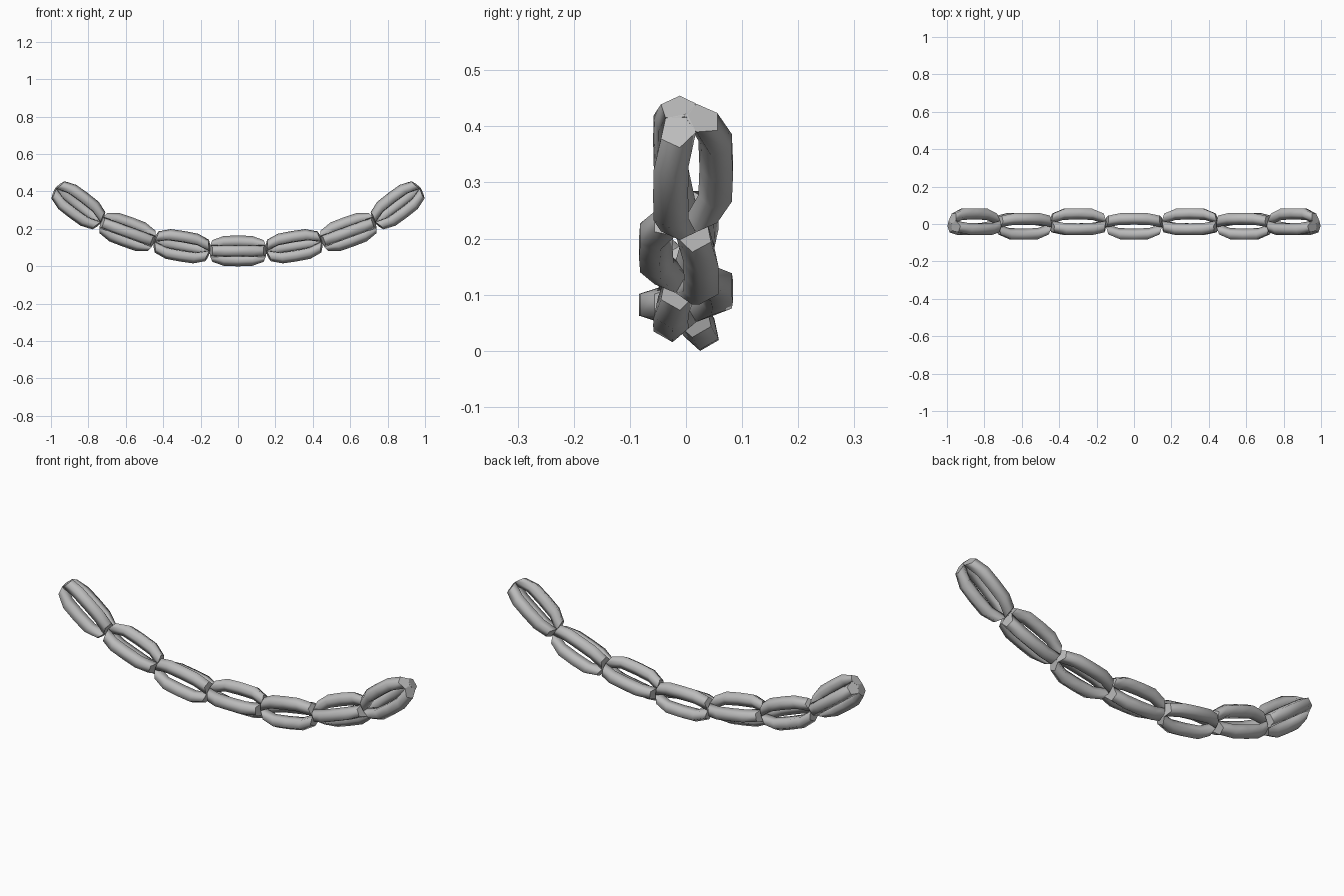
import bpy
import bmesh
from math import sin, cos, pi, radians
from mathutils import Matrix, Vector

old = bpy.data.objects.get("Cube")
if old:
    bpy.data.objects.remove(old, do_unlink=True)

PITCH = 0.302        # length of one link along the hanging curve
ROD = 0.033          # radius of a five-sided rod
AXIS_Z = 0.082       # height of the lowest link's axis
SLOPES = [9.5, 20, 37]

# Metal colour
metal = bpy.data.materials.new("grey_metal")
metal.use_nodes = True
colour = (0.5, 0.5, 0.5, 1)
metal.diffuse_color = colour
metal.node_tree.nodes["Principled BSDF"].inputs["Base Color"].default_value = colour


def rod_mesh():
    """Bowed five-sided rod along x, bulging towards +z, ends slanted."""
    # position along the link, distance from its axis, slant of the ring
    stations = [(-0.145, 0.029, 0.3), (-0.077, 0.055, 0.1), (0, 0.057, 0),
                (0.077, 0.055, -0.1), (0.145, 0.029, -0.3)]
    bm = bmesh.new()
    rings = []
    for x, dist, slant in stations:
        ring = []
        for i in range(5):
            a = radians(36) + i * 2 * pi / 5
            out, side = ROD * cos(a), ROD * sin(a)
            ring.append(bm.verts.new((x + slant * out, side, dist + out)))
        rings.append(ring)
    for r0, r1 in zip(rings, rings[1:]):
        for i in range(5):
            j = (i + 1) % 5
            bm.faces.new((r0[i], r0[j], r1[j], r1[i])).smooth = True
    bm.faces.new(rings[0])
    bm.faces.new(rings[-1])
    bmesh.ops.recalc_face_normals(bm, faces=bm.faces[:])
    mesh = bpy.data.meshes.new("bowed_rod")
    bm.to_mesh(mesh)
    bm.free()
    mesh.materials.append(metal)
    return mesh


rod = rod_mesh()


def add_link(name, centre, slope, roll):
    """Three rods spaced evenly around the link's axis."""
    for n in range(3):
        ob = bpy.data.objects.new(f"{name}_rod_{n + 1}", rod)
        bpy.context.collection.objects.link(ob)
        ob.matrix_world = (Matrix.Translation(centre)
                           @ Matrix.Rotation(-slope, 4, 'Y')
                           @ Matrix.Rotation(roll + n * 2 * pi / 3, 4, 'X'))


# Lowest link, then matching links climbing to both sides, each turned half round
add_link("middle_link", Vector((0, 0, AXIS_Z)), 0, pi / 2)
joint = Vector((PITCH / 2, 0, AXIS_Z))
for k, degrees in enumerate(SLOPES, 1):
    slope = radians(degrees)
    step = PITCH * Vector((cos(slope), 0, sin(slope)))
    mid = joint + step / 2
    roll = pi / 2 + k * pi
    add_link(f"left_link_{k}", mid, slope, roll)
    add_link(f"right_link_{k}", Vector((-mid.x, 0, mid.z)), -slope, roll)
    joint += step
